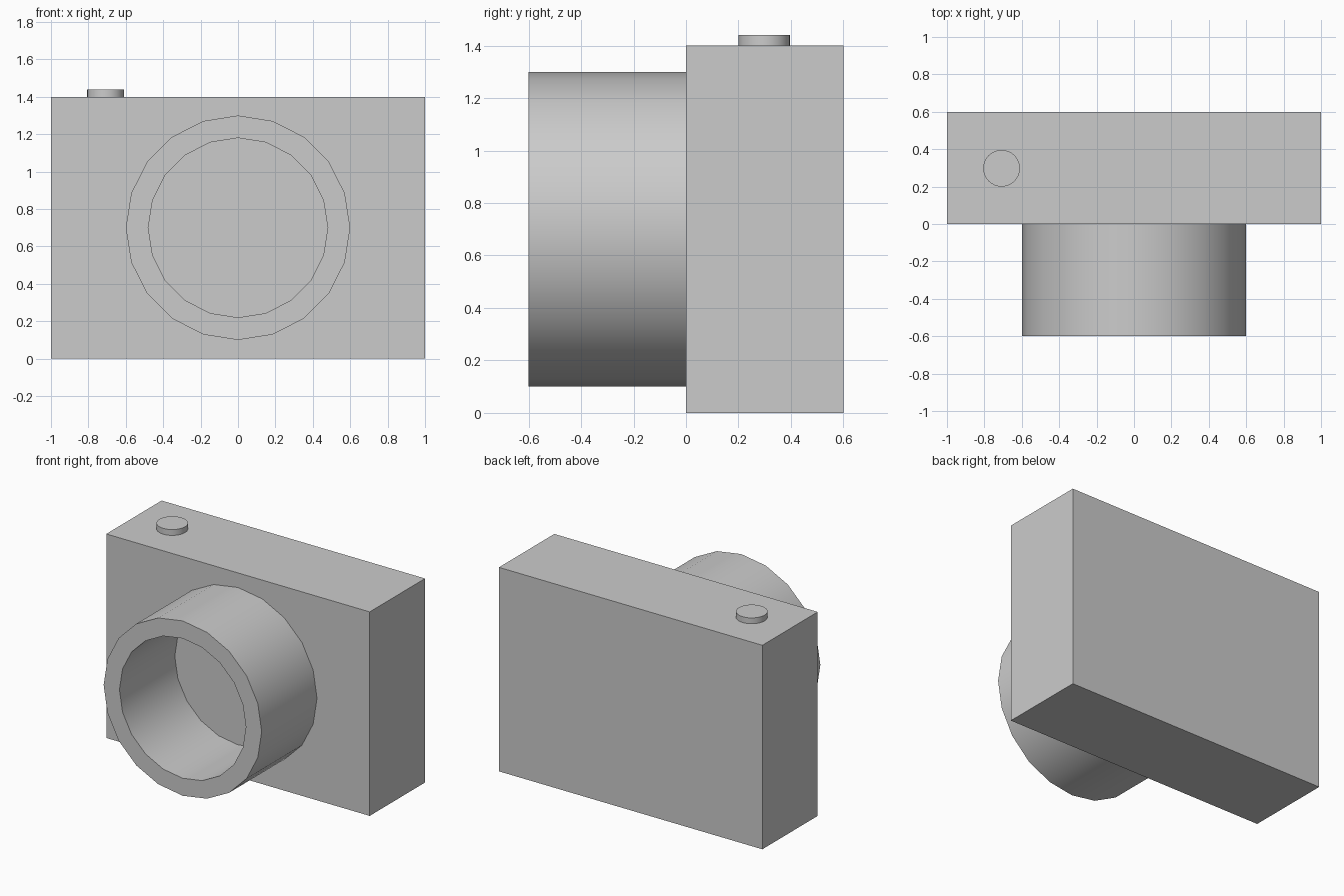
import bpy, math

if "Cube" in bpy.data.objects:
    bpy.data.objects.remove(bpy.data.objects["Cube"])


def add_mesh(name, verts, faces, smooth=True):
    mesh = bpy.data.meshes.new(name)
    mesh.from_pydata(verts, [], faces)
    obj = bpy.data.objects.new(name, mesh)
    bpy.context.collection.objects.link(obj)
    bpy.context.view_layer.objects.active = obj
    obj.select_set(True)
    if smooth:
        bpy.ops.object.shade_smooth_by_angle(angle=math.radians(30))
    obj.select_set(False)
    return obj


def lens_tube(name, profile, sides, centre_z):
    """Turn an open (radius, y) profile around the lens axis."""
    n = len(profile)
    verts, faces = [], []
    for i in range(sides):
        a = 2 * math.pi * i / sides
        verts += [(r * math.sin(a), y, centre_z + r * math.cos(a)) for r, y in profile]
        k = (i + 1) % sides
        faces += [(i * n + j, i * n + j + 1, k * n + j + 1, k * n + j)
                  for j in range(n - 1)]
    return add_mesh(name, verts, faces)


# Camera body
bpy.ops.mesh.primitive_cube_add(size=1, location=(0, 0.3, 0.7))
body = bpy.context.object
body.name = "camera_body"
body.scale = (2, 0.6, 1.4)
bpy.ops.object.transform_apply(location=False, rotation=False, scale=True)
body.select_set(False)

# Hollow lens barrel: outer wall, front rim, inner wall down to the body
lens_tube("lens_barrel", [(0.6, 0), (0.6, -0.6), (0.48, -0.6), (0.48, 0)], 20, 0.7)

# Shutter button
bpy.ops.mesh.primitive_cylinder_add(vertices=32, radius=0.098, depth=0.04,
                                    location=(-0.708, 0.298, 1.42))
bpy.context.object.name = "shutter_button"
bpy.ops.object.shade_smooth_by_angle(angle=math.radians(30))
